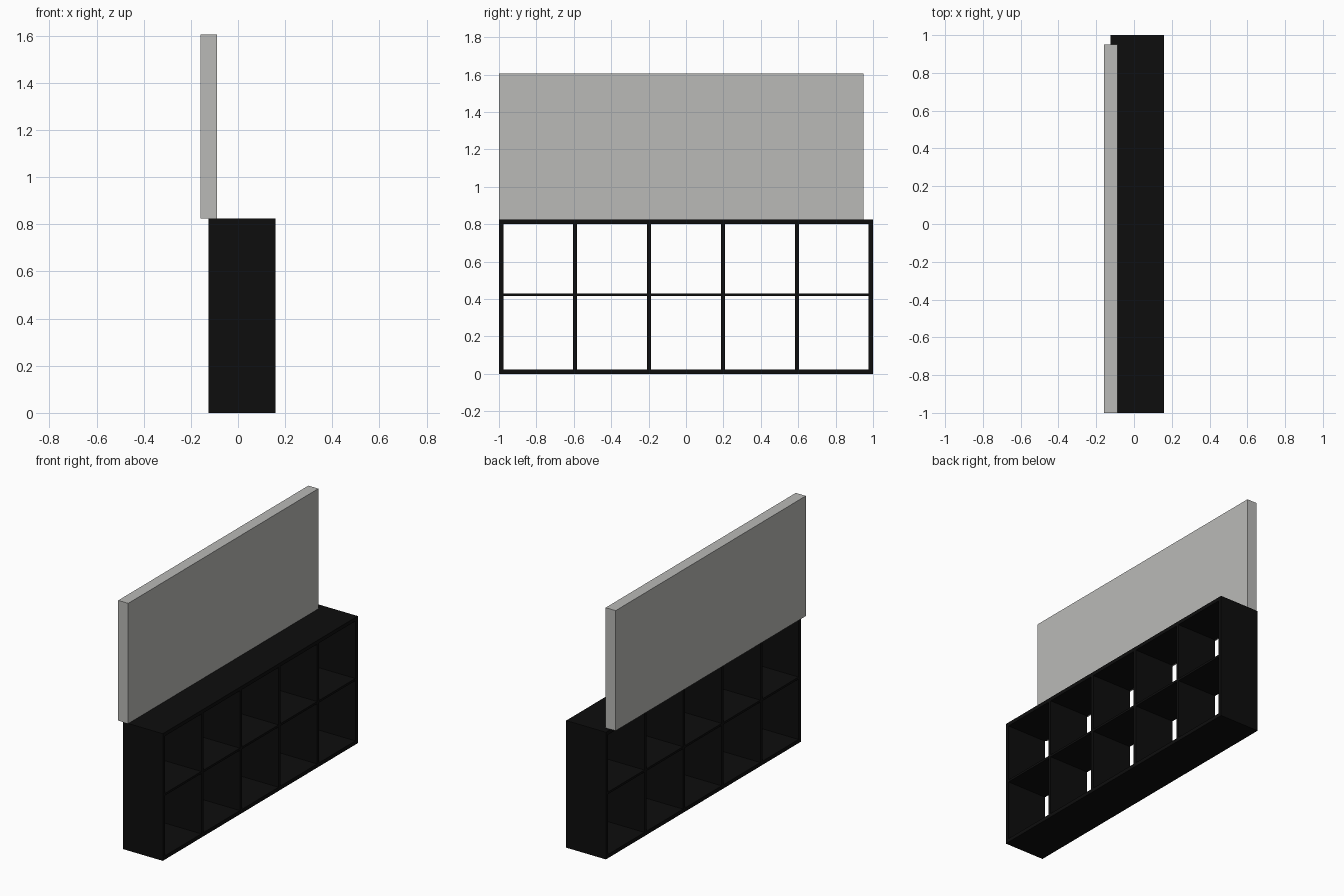
import bpy
import bmesh
from mathutils import Vector

cube = bpy.data.objects.get("Cube")
if cube:
    bpy.data.objects.remove(cube, do_unlink=True)


def material(name, color):
    mat = bpy.data.materials.new(name)
    mat.use_nodes = True
    mat.diffuse_color = color
    mat.node_tree.nodes["Principled BSDF"].inputs["Base Color"].default_value = color
    return mat


def box(name, low, high, mat):
    low, high = Vector(low), Vector(high)
    bm = bmesh.new()
    bmesh.ops.create_cube(bm, size=1)
    for v in bm.verts:
        v.co = (low + high) / 2 + v.co * (high - low)
    mesh = bpy.data.meshes.new(name)
    bm.to_mesh(mesh)
    bm.free()
    mesh.materials.append(mat)
    obj = bpy.data.objects.new(name, mesh)
    bpy.context.collection.objects.link(obj)
    return obj


black = material("black", (0.004, 0.004, 0.004, 1))
grey = material("light grey", (0.49, 0.49, 0.475, 1))

BACK, FRONT = -0.125, 0.16   # shelf depth along x
TOP = 0.825
EDGE = 0.024                 # outer board thickness

# Outer frame of the open shelf
box("bottom_board", (BACK, -1, 0), (FRONT, 1, EDGE), black)
box("top_board", (BACK, -1, TOP - EDGE), (FRONT, 1, TOP), black)
for name, y in (("front_side_board", -1), ("back_side_board", 1 - EDGE)):
    box(name, (BACK, y, EDGE), (FRONT, y + EDGE, TOP - EDGE), black)

# Upright dividers, with middle shelf pieces between them
centres = [-0.594, -0.198, 0.198, 0.594]
half = 0.01
for i, y in enumerate(centres):
    box(f"divider_{i + 1}", (BACK, y - half, EDGE), (FRONT, y + half, TOP - EDGE), black)

starts = [-1 + EDGE] + [y + half for y in centres]
ends = [y - half for y in centres] + [1 - EDGE]
for i, (a, b) in enumerate(zip(starts, ends)):
    box(f"middle_shelf_{i + 1}", (BACK, a, 0.415), (FRONT, b, 0.429), black)

# Upright panel standing on the shelf
box("upright_panel", (-0.16, -1, TOP), (-0.088, 0.95, 1.605), grey)
